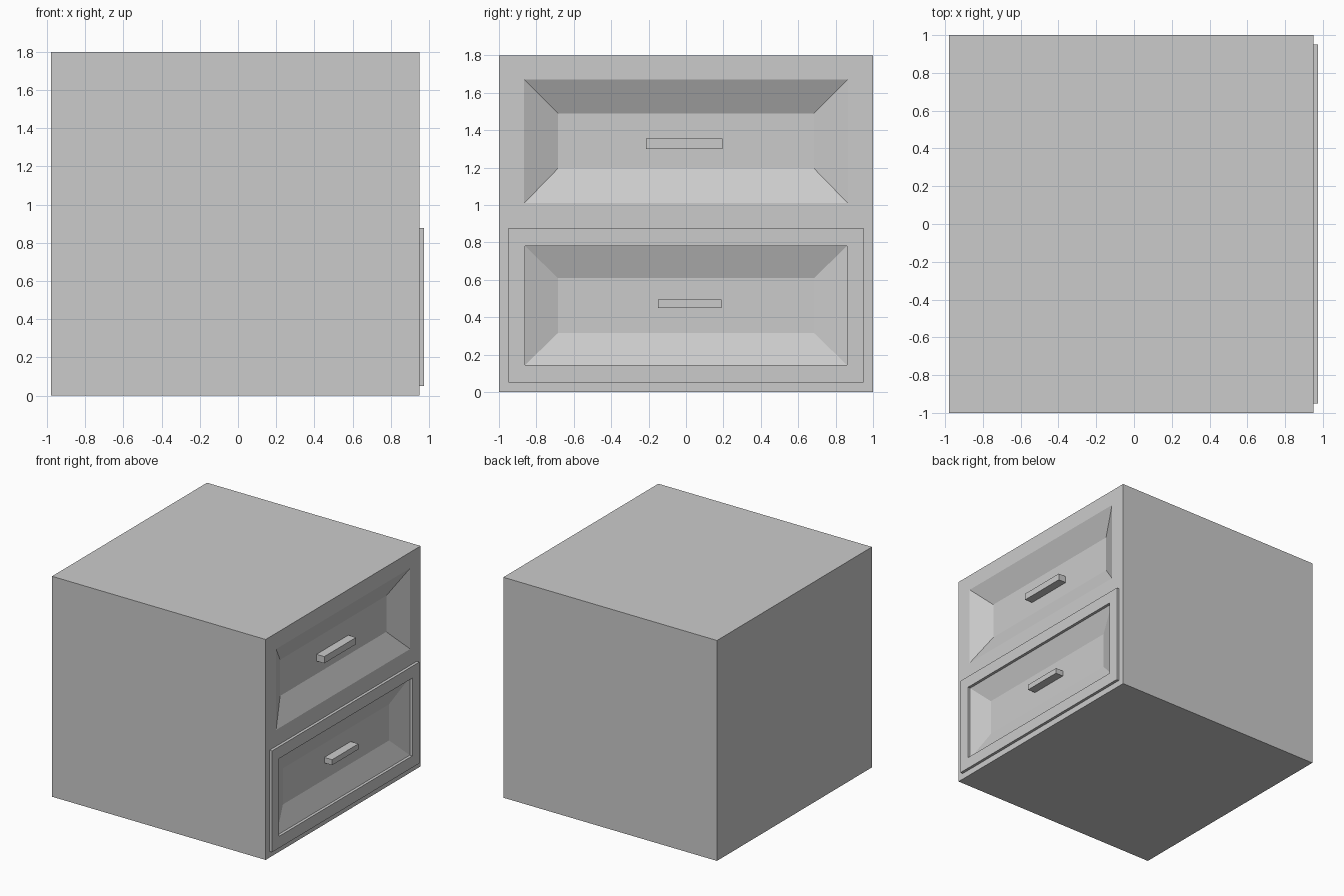
import bpy, bmesh

if "Cube" in bpy.data.objects:
    bpy.data.objects.remove(bpy.data.objects["Cube"])

X_BACK, X_FRONT, X_PANEL = -0.98, 0.95, 0.973


def rect(bm, x, y0, y1, z0, z1):
    """Rectangle of four vertices facing +x."""
    return [bm.verts.new((x, y, z)) for y, z in ((y0, z0), (y1, z0), (y1, z1), (y0, z1))]


def bridge(bm, a, b):
    for i in range(4):
        j = (i + 1) % 4
        bm.faces.new((a[i], a[j], b[j], b[i]))


def loops(bm, rects, cap=True):
    """Join a series of rectangles into bands, closing the last one."""
    rings = [rect(bm, *r) for r in rects]
    for a, b in zip(rings, rings[1:]):
        bridge(bm, a, b)
    if cap:
        bm.faces.new(rings[-1])


def finish(name, bm):
    bmesh.ops.remove_doubles(bm, verts=bm.verts, dist=1e-5)
    bmesh.ops.recalc_face_normals(bm, faces=bm.faces)
    me = bpy.data.meshes.new(name)
    bm.to_mesh(me)
    bm.free()
    ob = bpy.data.objects.new(name, me)
    bpy.context.collection.objects.link(ob)
    return ob


# Cabinet: two stacked bays, each with a sloped recess in its front
bm = bmesh.new()
Z_SPLIT = 0.9
loops(bm, [(X_FRONT, -1, 1, Z_SPLIT, 1.8),
           (X_FRONT, -0.865, 0.865, 1.01, 1.67),
           (0.86, -0.685, 0.685, 1.195, 1.49)])
loops(bm, [(X_FRONT, -1, 1, 0, Z_SPLIT),
           (X_FRONT, -0.86, 0.86, 0.145, 0.78),
           (0.885, -0.685, 0.685, 0.315, 0.61)])
# Back, sides, top and bottom of the cabinet
for z0, z1 in ((0, Z_SPLIT), (Z_SPLIT, 1.8)):
    back = rect(bm, X_BACK, -1, 1, z0, z1)
    front = rect(bm, X_FRONT, -1, 1, z0, z1)
    bm.faces.new(back)
    for i in range(4):
        j = (i + 1) % 4
        if (i == 2 and z0 == 0) or (i == 0 and z0 > 0):
            continue  # no divider between the bays
        bm.faces.new((back[i], back[j], front[j], front[i]))
finish("cabinet", bm)

# Raised frame of the lower drawer
bm = bmesh.new()
loops(bm, [(X_FRONT, -0.95, 0.95, 0.05, 0.877),
           (X_PANEL, -0.95, 0.95, 0.05, 0.877),
           (X_PANEL, -0.86, 0.86, 0.145, 0.78),
           (X_FRONT, -0.86, 0.86, 0.145, 0.78),
           (X_FRONT, -0.95, 0.95, 0.05, 0.877)], cap=False)
finish("lower_drawer_frame", bm)

# Bar handles
for name, x0, x1, y0, y1, z0, z1 in (
        ("upper_handle", 0.85, 0.93, -0.215, 0.195, 1.30, 1.355),
        ("lower_handle", 0.875, 0.955, -0.15, 0.19, 0.45, 0.495)):
    bm = bmesh.new()
    a, b = rect(bm, x0, y0, y1, z0, z1), rect(bm, x1, y0, y1, z0, z1)
    bridge(bm, a, b)
    bm.faces.new(a)
    bm.faces.new(b)
    finish(name, bm)
